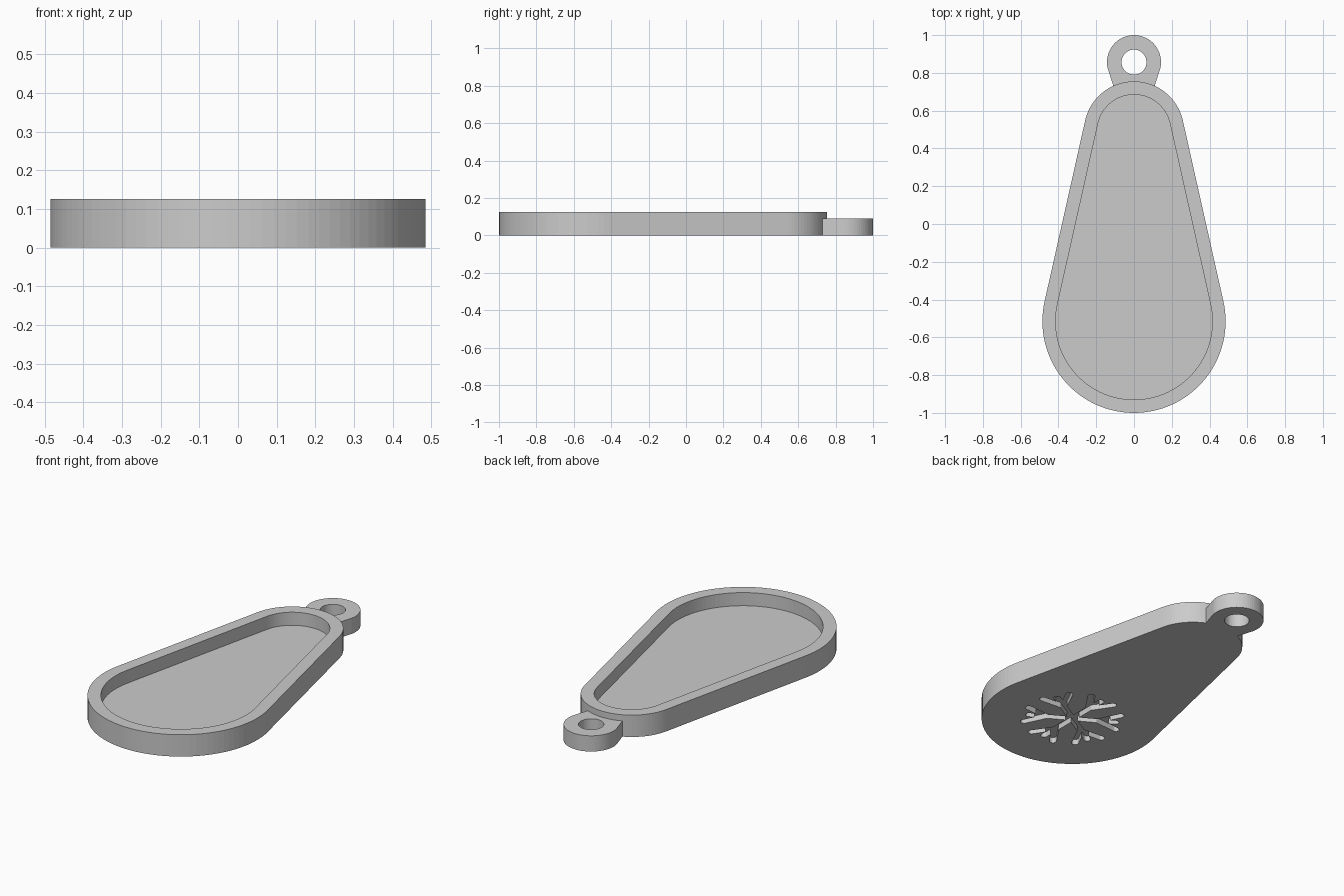
import bpy, bmesh, math
from mathutils import Vector

cube = bpy.data.objects.get("Cube")
if cube:
    bpy.data.objects.remove(cube, do_unlink=True)

grey = bpy.data.materials.new("plain grey")
grey.use_nodes = True
grey.diffuse_color = (0.6, 0.6, 0.6, 1)
grey.node_tree.nodes["Principled BSDF"].inputs["Base Color"].default_value = (0.6, 0.6, 0.6, 1)

HEIGHT, FLOOR, TAB_HEIGHT, RIM = 0.125, 0.05, 0.09, 0.07
WIDE_Y, WIDE_R = -0.515, 0.485
NARROW_Y, NARROW_R = 0.49, 0.265
RING_Y, RING_R, HOLE_R = 0.857, 0.143, 0.066


def arc(cy, r, start, end, steps):
    """Points on an arc centred on the middle line, angles in radians."""
    angles = [start + (end - start) * i / steps for i in range(steps + 1)]
    return [Vector((r * math.cos(a), cy + r * math.sin(a))) for a in angles]


def skin(bm, loops, wrap=False):
    """Join a chain of (outline, z) loops into a solid, capped or wrapped round."""
    rows = [[bm.verts.new((p.x, p.y, z)) for p in outline] for outline, z in loops]
    pairs = list(zip(rows, rows[1:]))
    if wrap:
        pairs.append((rows[-1], rows[0]))
    else:
        bm.faces.new(rows[0][::-1])
        bm.faces.new(rows[-1])
    for a, b in pairs:
        for i in range(len(a)):
            j = (i + 1) % len(a)
            bm.faces.new((a[i], a[j], b[j], b[i]))


def finish(name, bm):
    bmesh.ops.recalc_face_normals(bm, faces=bm.faces[:])
    mesh = bpy.data.meshes.new(name)
    bm.to_mesh(mesh)
    bm.free()
    mesh.materials.append(grey)
    obj = bpy.data.objects.new(name, mesh)
    bpy.context.collection.objects.link(obj)
    return obj


# Teardrop outline: two arcs joined by their common tangents
def teardrop(inset):
    t = math.asin((WIDE_R - NARROW_R) / (NARROW_Y - WIDE_Y))
    return (arc(NARROW_Y, NARROW_R - inset, t, math.pi - t, 40)
            + arc(WIDE_Y, WIDE_R - inset, math.pi - t, math.tau + t, 56))


# Tray body with raised rim
outer, inner = teardrop(0), teardrop(RIM)
bm = bmesh.new()
skin(bm, [(outer, 0), (outer, HEIGHT), (inner, HEIGHT), (inner, FLOOR)])
body = finish("tray_body", bm)

# Snowflake cutter made of round-ended strokes
bm = bmesh.new()


def stroke(start, end, radius, depth):
    along = end - start
    turn = math.atan2(along.y, along.x)
    outline = []
    for centre, first in ((end, turn - math.pi / 2), (start, turn + math.pi / 2)):
        for i in range(9):
            a = first + math.pi * i / 8
            outline.append(centre + radius * Vector((math.cos(a), math.sin(a))))
    skin(bm, [(outline, -0.05), (outline, depth)])


centre = Vector((0, WIDE_Y))
for k in range(6):
    a = math.radians(90 + 60 * k)
    direction = Vector((math.cos(a), math.sin(a)))
    side = Vector((-direction.y, direction.x))
    stroke(centre, centre + direction * 0.235, 0.019, 0.032)
    fork = centre + direction * 0.14
    for s in (-1, 1):
        stroke(fork, fork + direction * 0.11 + side * s * 0.075, 0.019, 0.032)
cutter = finish("snowflake_cutter", bm)
cutter.hide_render = True

# Engrave the underside
cut = body.modifiers.new("engraving", 'BOOLEAN')
cut.operation = 'DIFFERENCE'
cut.solver = 'EXACT'
cut.use_self = True
cut.object = cutter
bpy.context.view_layer.objects.active = body
bpy.ops.object.modifier_apply(modifier=cut.name)
bpy.data.objects.remove(cutter, do_unlink=True)

# Hanging loop: ring with a flared neck that meets the body's curve
ring = arc(RING_Y, RING_R, math.radians(-12), math.radians(192), 40)
half = math.asin(0.11 / NARROW_R)
seat = arc(NARROW_Y, NARROW_R - 0.002, math.pi / 2 + half, math.pi / 2 - half, 12)
neck_left = [ring[-1].lerp(seat[0], i / 5) for i in range(1, 5)]
neck_right = [seat[-1].lerp(ring[0], i / 5) for i in range(1, 5)]
tab = ring + neck_left + seat + neck_right
middle = Vector((0, RING_Y))
hole = [middle + (p - middle).normalized() * HOLE_R for p in tab]
bm = bmesh.new()
skin(bm, [(tab, 0), (tab, TAB_HEIGHT), (hole, TAB_HEIGHT), (hole, 0)], wrap=True)
finish("hanging_loop", bm)
